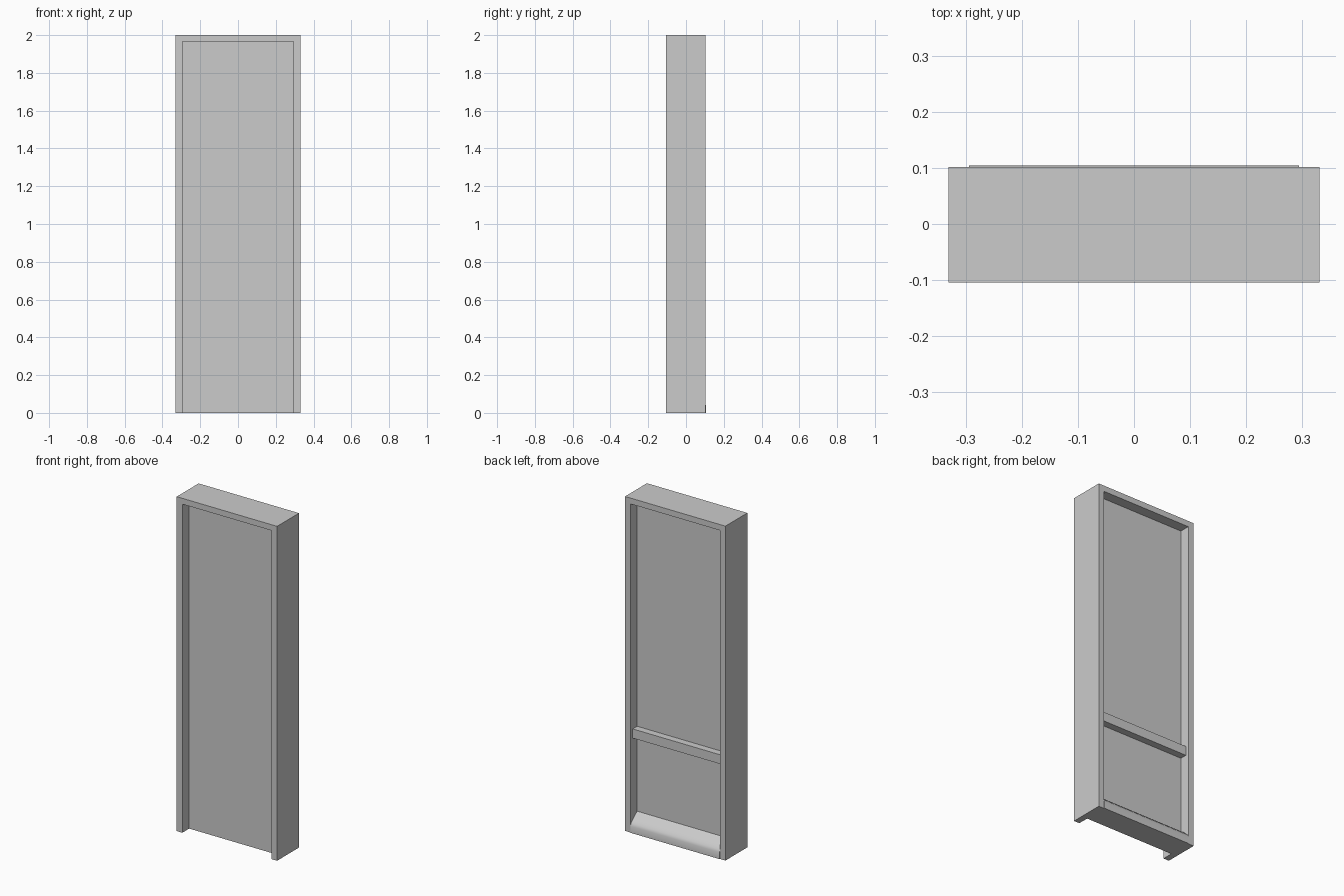
import bpy
import bmesh
import math

if "Cube" in bpy.data.objects:
    bpy.data.objects.remove(bpy.data.objects["Cube"], do_unlink=True)

grey = bpy.data.materials.new("light_grey")
grey.use_nodes = True
grey.diffuse_color = (0.6, 0.6, 0.6, 1)
grey.node_tree.nodes["Principled BSDF"].inputs["Base Color"].default_value = (0.6, 0.6, 0.6, 1)

HALF_W, HEIGHT = 0.332, 2.0
INNER_W, INNER_TOP = 0.295, 1.965
FRONT, BACK = -0.105, 0.102


def extrude_profile(name, points, direction):
    """Close a profile and extrude it into a solid along direction."""
    bm = bmesh.new()
    face = bm.faces.new([bm.verts.new(p) for p in points])
    extruded = bmesh.ops.extrude_face_region(bm, geom=[face])
    moved = [v for v in extruded["geom"] if isinstance(v, bmesh.types.BMVert)]
    bmesh.ops.translate(bm, verts=moved, vec=direction)
    bmesh.ops.recalc_face_normals(bm, faces=bm.faces)
    mesh = bpy.data.meshes.new(name)
    bm.to_mesh(mesh)
    bm.free()
    mesh.materials.append(grey)
    obj = bpy.data.objects.new(name, mesh)
    bpy.context.collection.objects.link(obj)
    return obj


def cross_bar(name, section):
    """Extrude a (y, z) section across the opening."""
    points = [(-INNER_W, y, z) for y, z in section]
    return extrude_profile(name, points, (2 * INNER_W, 0, 0))


def rectangle(y0, y1, z0, z1):
    return [(y0, z0), (y1, z0), (y1, z1), (y0, z1)]


# Door frame: two jambs and a head as one arch
arch = [(-HALF_W, 0), (-HALF_W, HEIGHT), (HALF_W, HEIGHT), (HALF_W, 0),
        (INNER_W, 0), (INNER_W, INNER_TOP), (-INNER_W, INNER_TOP), (-INNER_W, 0)]
extrude_profile("door_frame", [(x, FRONT, z) for x, z in arch], (0, BACK - FRONT, 0))

# Recessed door panel
cross_bar("door_panel", rectangle(-0.04, 0.04, 0, INNER_TOP))

# Rail across the back
cross_bar("back_rail", rectangle(0.04, 0.082, 0.557, 0.612))

# Rounded kick sill at the foot of the back
sill = cross_bar("back_sill", [(0.04, 0), (0.105, 0), (0.105, 0.04), (0.098, 0.055),
                               (0.085, 0.068), (0.065, 0.086), (0.04, 0.104)])
bpy.ops.object.select_all(action="DESELECT")
sill.select_set(True)
bpy.context.view_layer.objects.active = sill
bpy.ops.object.shade_smooth_by_angle(angle=math.radians(35))
